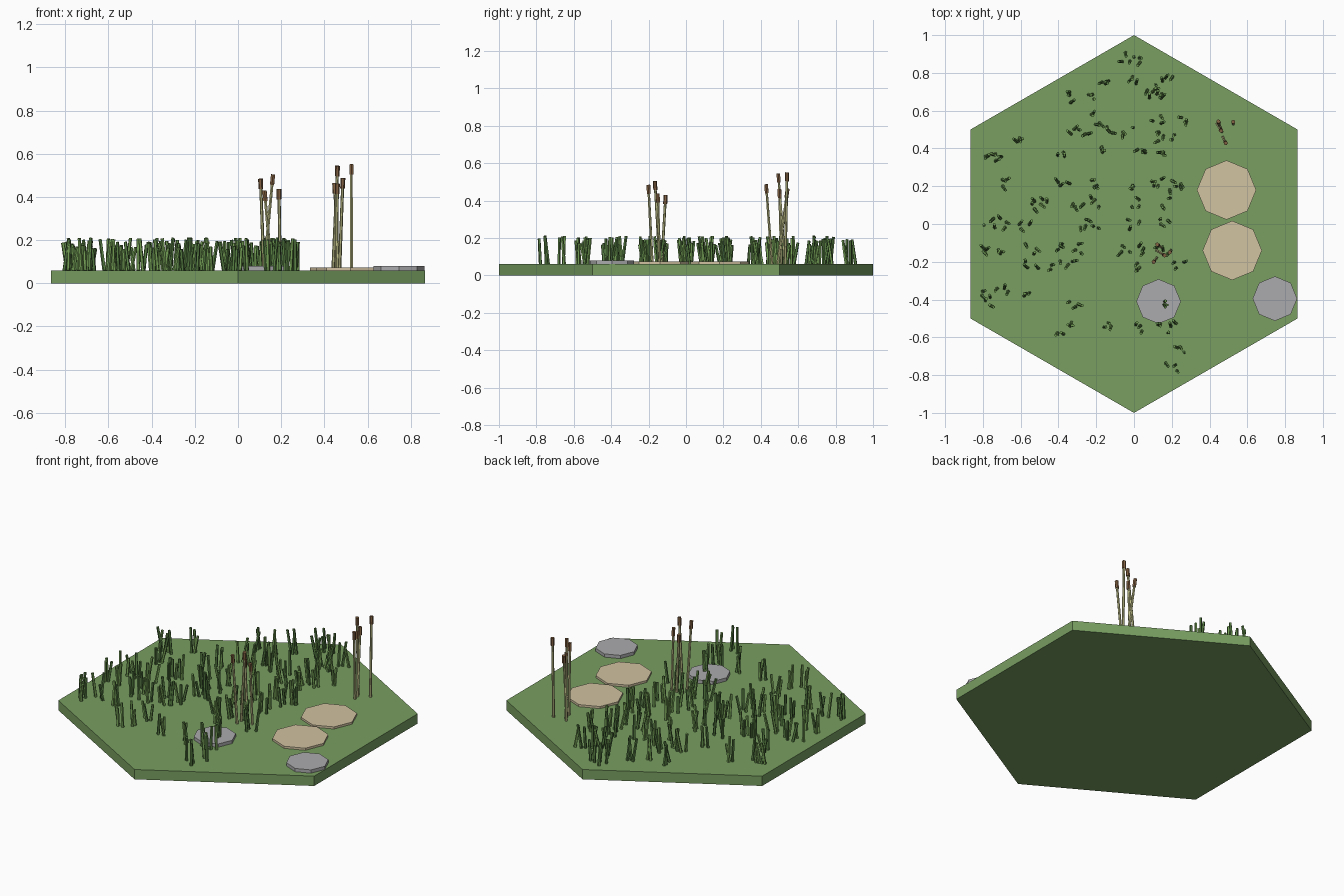
import bpy, bmesh, random
from math import pi
from mathutils import Vector, Matrix

random.seed(7)
default_cube = bpy.data.objects.get("Cube")
if default_cube:
    bpy.data.objects.remove(default_cube, do_unlink=True)

GROUND = 0.06


def linear(channel):
    return channel / 12.92 if channel <= 0.04045 else ((channel + 0.055) / 1.055) ** 2.4


def material(name, red, green, blue):
    mat = bpy.data.materials.new(name)
    mat.use_nodes = True
    colour = [linear(c) for c in (red, green, blue)] + [1]
    mat.diffuse_color = colour
    mat.node_tree.nodes["Principled BSDF"].inputs["Base Color"].default_value = colour
    return mat


grass_ground = material("meadow green", 0.47, 0.62, 0.38)
blade_light = material("blade green", 0.45, 0.62, 0.33)
blade_dark = material("deep blade green", 0.35, 0.51, 0.27)
straw = material("pale straw", 0.74, 0.74, 0.53)
brown = material("cattail brown", 0.51, 0.38, 0.26)
sand = material("sand", 0.82, 0.76, 0.63)
stone = material("stone grey", 0.67, 0.67, 0.68)


def add_rod(bm, start, end, radius, tip_radius, sides, slot=0, spin=0.0):
    """Add a capped prism running from start to end."""
    start, end = Vector(start), Vector(end)
    axis = end - start
    turn = axis.to_track_quat("Z", "Y").to_matrix().to_4x4()
    place = Matrix.Translation((start + end) / 2) @ turn @ Matrix.Rotation(spin, 4, "Z")
    made = bmesh.ops.create_cone(bm, cap_ends=True, segments=sides, radius1=radius,
                                 radius2=tip_radius, depth=axis.length, matrix=place)
    for face in {f for v in made["verts"] for f in v.link_faces}:
        face.material_index = slot


def finish(name, bm, *materials):
    mesh = bpy.data.meshes.new(name)
    bm.to_mesh(mesh)
    bm.free()
    for mat in materials:
        mesh.materials.append(mat)
    obj = bpy.data.objects.new(name, mesh)
    bpy.context.collection.objects.link(obj)
    return obj


def disc(name, x, y, bottom, top, radius, sides, mat):
    bm = bmesh.new()
    bmesh.ops.create_cone(bm, cap_ends=True, segments=sides, radius1=radius,
                          radius2=radius, depth=top - bottom,
                          matrix=Matrix.Translation((x, y, (bottom + top) / 2)))
    return finish(name, bm, mat)


# Hexagonal ground tile with corners at front and back
disc("ground_tile", 0, 0, 0, GROUND, 1, 6, grass_ground)

# Flat sand patches and stones
disc("sand_patch_back", 0.49, 0.18, GROUND, 0.073, 0.157, 8, sand)
disc("sand_patch_front", 0.52, -0.14, GROUND, 0.073, 0.157, 8, sand)
disc("stone_in_grass", 0.13, -0.41, GROUND, 0.08, 0.118, 8, stone)
disc("stone_at_corner", 0.746, -0.395, GROUND, 0.08, 0.118, 8, stone)

# Grass tufts: each row is y, then the x of its tufts
rows = [
    (0.88, -0.05, 0.02), (0.77, -0.15, 0, 0.17), (0.71, 0.09, 0.14),
    (0.67, -0.34, -0.24, 0.11), (0.56, -0.2, 0.12, 0.25),
    (0.5, -0.3, -0.23, -0.13, -0.03), (0.46, -0.64, 0.13, 0.19),
    (0.38, -0.72, -0.39, -0.18, 0.05, 0.17), (0.34, -0.76),
    (0.21, -0.67, -0.37, -0.2, 0, 0.1, 0.17, 0.24),
    (0.11, -0.52, -0.47, -0.3, -0.2, 0.02, 0.16),
    (0, -0.77, -0.7, -0.58, -0.27, -0.2, 0, 0.17),
    (-0.13, -0.77, -0.7, -0.55, -0.38, -0.3, -0.04, 0.05, 0.15),
    (-0.22, -0.54, -0.42, -0.34, 0, 0.24), (-0.36, -0.77, -0.7, -0.57),
    (-0.42, -0.77, -0.32, 0.15), (-0.55, -0.33, -0.13, 0.04, 0.13, 0.2),
    (-0.6, -0.4), (-0.65, 0.24), (-0.75, 0.2),
]
bm = bmesh.new()
for y, *tufts in rows:
    for x in tufts:
        for _ in range(3):
            bx = x + random.uniform(-0.035, 0.035)
            by = y + random.uniform(-0.03, 0.03)
            top = random.uniform(0.155, 0.212)
            tip = (bx + random.uniform(-0.022, 0.022), by + random.uniform(-0.022, 0.022), top)
            add_rod(bm, (bx, by, GROUND), tip, 0.009, 0.008, 5,
                    random.randint(0, 1), random.uniform(0, pi))
finish("grass_blades", bm, blade_light, blade_dark)


# Cattails: base x, base y, head x, head y, head centre height
def cattails(name, plants):
    stems, heads = bmesh.new(), bmesh.new()
    for bx, by, hx, hy, z in plants:
        add_rod(stems, (bx, by, GROUND), (hx, hy, z), 0.008, 0.007, 6)
        lean = (Vector((hx, hy, z)) - Vector((bx, by, GROUND))).normalized() * 0.024
        centre = Vector((hx, hy, z))
        add_rod(heads, centre - lean, centre + lean, 0.011, 0.011, 6)
    finish(name + "_stems", stems, straw)
    finish(name + "_heads", heads, brown)


cattails("middle_cattails", [
    (0.12, -0.18, 0.105, -0.2, 0.46), (0.12, -0.14, 0.16, -0.165, 0.48),
    (0.155, -0.13, 0.125, -0.11, 0.405), (0.195, -0.14, 0.19, -0.15, 0.413),
])
cattails("back_cattails", [
    (0.44, 0.53, 0.46, 0.495, 0.52), (0.525, 0.53, 0.525, 0.54, 0.527),
    (0.465, 0.49, 0.448, 0.54, 0.44), (0.47, 0.46, 0.485, 0.43, 0.463),
    (0.455, 0.51, 0.46, 0.5, 0.437),
])
